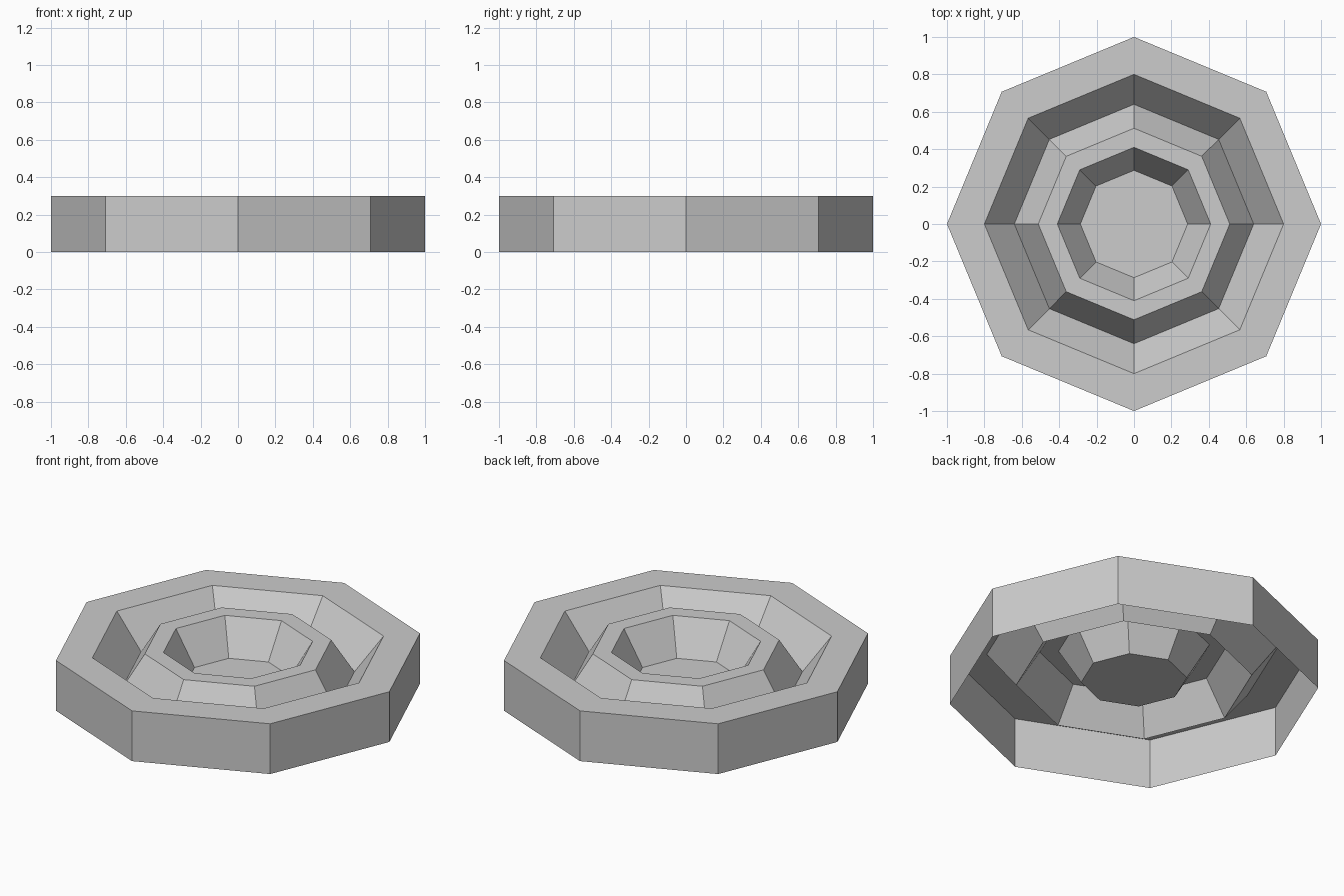
import bpy
import bmesh
from math import cos, sin, tau

SIDES = 8
HEIGHT = 0.3
TROUGH = 0.1

default_cube = bpy.data.objects.get("Cube")
if default_cube:
    bpy.data.objects.remove(default_cube, do_unlink=True)

# Plain grey stone
grey = bpy.data.materials.new("light_grey")
grey.use_nodes = True
colour = (0.604, 0.604, 0.604, 1.0)
grey.diffuse_color = colour
grey.node_tree.nodes["Principled BSDF"].inputs["Base Color"].default_value = colour

# Radius and height of each ring, from the outer foot to the central basin
profile = [
    (1.0, 0.0),          # foot of outer wall
    (1.0, HEIGHT),       # outer rim
    (0.8, HEIGHT),       # inner rim
    (0.64, TROUGH),      # channel bottom
    (0.512, HEIGHT),     # ridge outside
    (0.41, HEIGHT),      # ridge inside
    (0.287, TROUGH),     # basin floor
]


def add_ring(bm, radius, z):
    return [bm.verts.new((radius * cos(tau * i / SIDES), radius * sin(tau * i / SIDES), z))
            for i in range(SIDES)]


# Open-bottomed octagonal shell with a channel and a basin
bm = bmesh.new()
rings = [add_ring(bm, r, z) for r, z in profile]
for outer, inner in zip(rings, rings[1:]):
    for i in range(SIDES):
        j = (i + 1) % SIDES
        bm.faces.new((outer[i], outer[j], inner[j], inner[i]))
bm.faces.new(rings[-1])

mesh = bpy.data.meshes.new("fountain_basin")
bm.to_mesh(mesh)
bm.free()
mesh.materials.append(grey)
basin = bpy.data.objects.new("fountain_basin", mesh)
bpy.context.collection.objects.link(basin)
